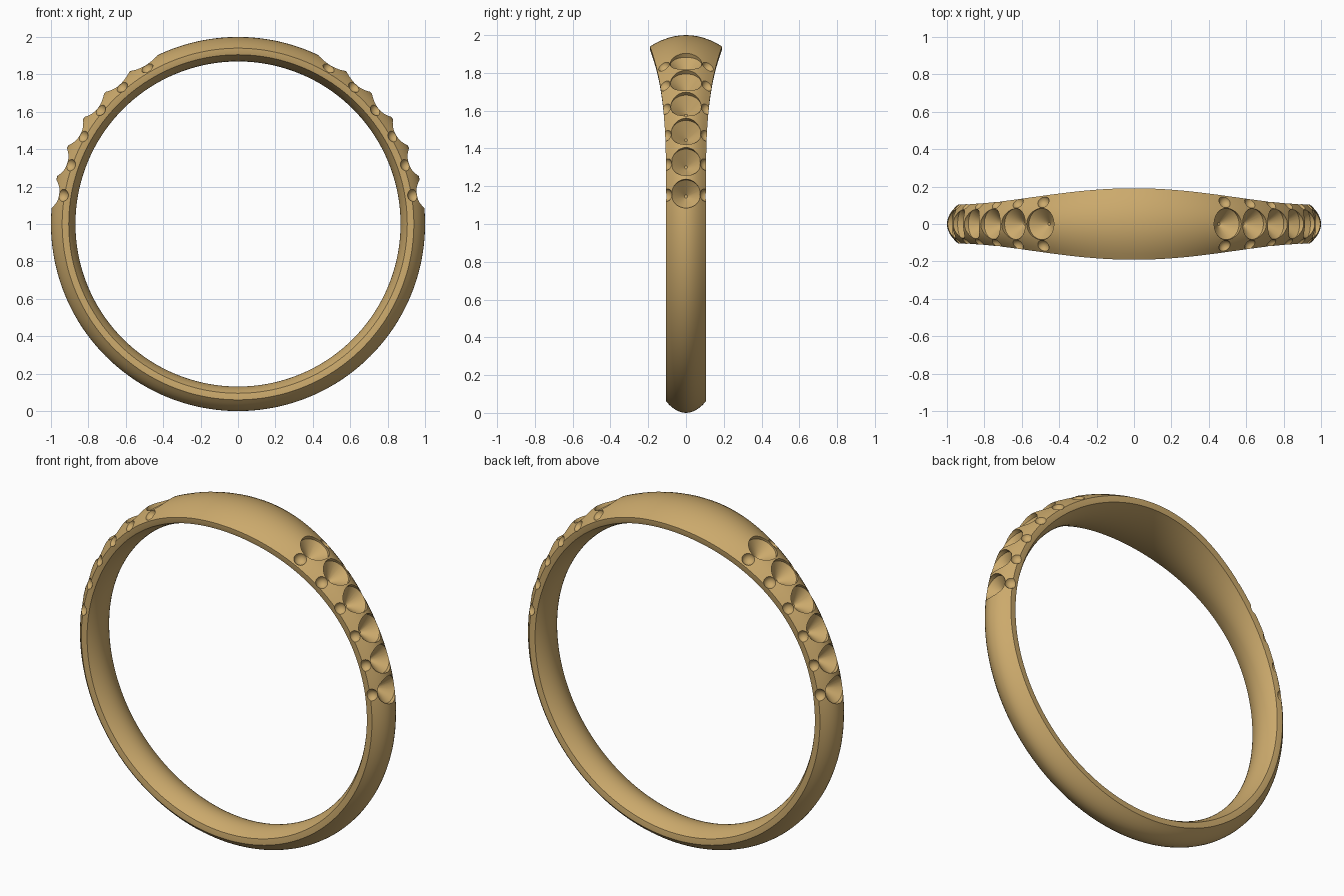
import bpy, bmesh, math
from mathutils import Matrix, Vector

if "Cube" in bpy.data.objects:
    bpy.data.objects.remove(bpy.data.objects["Cube"])

CENTER = Vector((0, 0, 1.0))


def make_object(name, bm):
    bmesh.ops.recalc_face_normals(bm, faces=bm.faces[:])
    me = bpy.data.meshes.new(name)
    bm.to_mesh(me)
    bm.free()
    ob = bpy.data.objects.new(name, me)
    bpy.context.collection.objects.link(ob)
    return ob


def half_width(a):
    # band flares towards the top
    c = max(math.cos(a), 0)
    return 0.105 + 0.086 * c ** 4


def radial(a):
    return Vector((math.sin(a), 0, math.cos(a)))


# Band: domed outside, narrow side wall, comfort-fit inside
N = 12
section = []
for i in range(N + 1):
    t = -1 + 2 * i / N
    section.append((t, 1.0 - 0.06 * t * t))
section.append((0.995, 0.922))
for i in range(N + 1):
    t = 1 - 2 * i / N
    section.append((t * 0.97, 0.869 + 0.036 * t * t))
section.append((-0.995, 0.922))

SEG = 240
bm = bmesh.new()
rings = []
for s in range(SEG):
    a = 2 * math.pi * s / SEG
    w = half_width(a)
    rings.append([bm.verts.new(CENTER + radial(a) * r + Vector((0, t * w, 0)))
                  for t, r in section])
M = len(section)
for s in range(SEG):
    p, q = rings[s], rings[(s + 1) % SEG]
    for i in range(M):
        j = (i + 1) % M
        bm.faces.new((p[i], p[j], q[j], q[i]))
band = make_object("ring_band", bm)

# Cutters: conical stone seats and small round notches beside them
seats, notches = bmesh.new(), bmesh.new()
SIDES = 48
for side in (-1, 1):
    for k in range(6):
        f = k / 5
        a = side * math.radians(30.2 + 10.1 * k)
        n = radial(a)
        frame = Matrix((Vector((n.z, 0, -n.x)), Vector((0, 1, 0)), n)).transposed()
        rad = 0.084 - 0.007 * f
        loops = []
        for r, h in ((0.008, 0.902), (rad, 0.972), (rad, 1.06)):
            loops.append([seats.verts.new(CENTER + frame @ Vector((
                r * math.cos(2 * math.pi * i / SIDES),
                r * math.sin(2 * math.pi * i / SIDES), h))) for i in range(SIDES)])
        for lo, hi in zip(loops, loops[1:]):
            for i in range(SIDES):
                j = (i + 1) % SIDES
                seats.faces.new((lo[i], lo[j], hi[j], hi[i]))
        seats.faces.new(loops[0][::-1])
        seats.faces.new(loops[-1])
        for ys in (-1, 1):
            pos = CENTER + n * (0.971 - 0.017 * f) + Vector((0, ys * (0.121 - 0.014 * f), 0))
            bmesh.ops.create_uvsphere(notches, u_segments=28, v_segments=16, radius=0.035,
                                      matrix=Matrix.Translation(pos))

cutters = [make_object("seat_cutter", seats), make_object("notch_cutter", notches)]
bpy.context.view_layer.objects.active = band
for c in cutters:
    c.hide_render = True
    m = band.modifiers.new(c.name, 'BOOLEAN')
    m.operation = 'DIFFERENCE'
    m.solver = 'EXACT'
    m.object = c
    bpy.ops.object.modifier_apply(modifier=m.name)
for c in cutters:
    bpy.data.objects.remove(c, do_unlink=True)

# Gold finish
gold = bpy.data.materials.new("gold")
gold.diffuse_color = (0.60, 0.40, 0.15, 1)
gold.use_nodes = True
gold.node_tree.nodes["Principled BSDF"].inputs["Base Color"].default_value = gold.diffuse_color
band.data.materials.clear()
band.data.materials.append(gold)
for p in band.data.polygons:
    p.material_index = 0
band.select_set(True)
bpy.ops.object.shade_smooth_by_angle(angle=math.radians(30))
